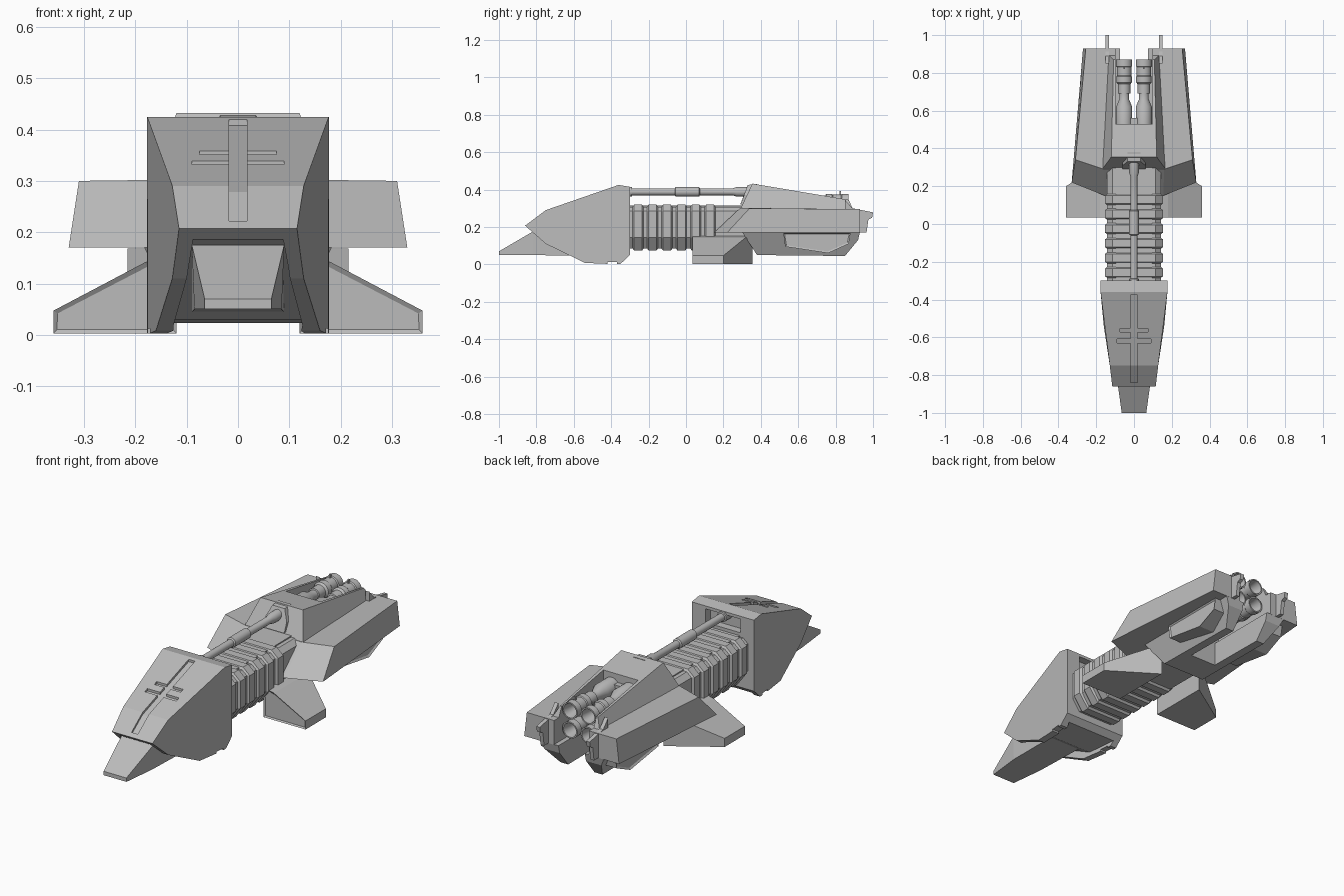
import bpy, bmesh, math
from mathutils import Vector

cube = bpy.data.objects.get("Cube")
if cube:
    bpy.data.objects.remove(cube, do_unlink=True)

grey = bpy.data.materials.new("hull_grey")
grey.use_nodes = True
COLOUR = (0.5, 0.5, 0.5, 1)
grey.diffuse_color = COLOUR
grey.node_tree.nodes["Principled BSDF"].inputs["Base Color"].default_value = COLOUR


def loft(name, rings, mirror=False, smooth=False, inset_dir=None):
    """Closed solid through rings of equal point count; can inset the face along one direction."""
    bm = bmesh.new()
    loops = [[bm.verts.new(p) for p in ring] for ring in rings]
    n = len(rings[0])
    for a, b in zip(loops, loops[1:]):
        for i in range(n):
            bm.faces.new((a[i], a[(i + 1) % n], b[(i + 1) % n], b[i]))
    bm.faces.new(loops[0])
    bm.faces.new(loops[-1])
    bmesh.ops.recalc_face_normals(bm, faces=bm.faces)
    if inset_dir:
        bm.normal_update()
        face = max(bm.faces, key=lambda f: f.normal.dot(Vector(inset_dir)))
        bmesh.ops.inset_region(bm, faces=[face], thickness=0.01, depth=0)
        bmesh.ops.translate(bm, verts=face.verts, vec=Vector(inset_dir) * -0.006)
    me = bpy.data.meshes.new(name)
    bm.to_mesh(me)
    bm.free()
    me.materials.append(grey)
    ob = bpy.data.objects.new(name, me)
    bpy.context.collection.objects.link(ob)
    if mirror:
        ob.modifiers.new("mirror", "MIRROR")
    if smooth:
        bpy.ops.object.select_all(action='DESELECT')
        ob.select_set(True)
        bpy.context.view_layer.objects.active = ob
        bpy.ops.object.shade_smooth_by_angle(angle=math.radians(35))
    return ob


def slab(name, profile, half):
    """Side profile (y, z) spread symmetrically across x."""
    w = half if callable(half) else (lambda y, z: half)
    return loft(name, [[(s * w(y, z), y, z) for y, z in profile] for s in (-1, 1)])


def side_slab(name, profile, x0, x1, **kw):
    return loft(name, [[(x, y, z) for y, z in profile] for x in (x0, x1)], mirror=True, **kw)


def sym(points):
    """Complete a right half outline with its mirror image."""
    return list(points) + [(-p[0], *p[1:]) for p in reversed(points)]


def box(name, x, y0, y1, z0, z1):
    return slab(name, [(y0, z0), (y1, z0), (y1, z1), (y0, z1)], x)


def lathe(name, pts, x, z, n=16, smooth=True, mirror=False):
    ang = [2 * math.pi * (i + 0.5) / n for i in range(n)]
    rings = [[(x + r * math.cos(a), y, z + r * math.sin(a)) for a in ang] for y, r in pts]
    return loft(name, rings, smooth=smooth, mirror=mirror)


def cut(target, cutter):
    cutter.hide_render = True
    cutter.hide_viewport = True
    cutter.display_type = 'WIRE'
    mod = target.modifiers.new("cut", "BOOLEAN")
    mod.operation = 'DIFFERENCE'
    mod.solver = 'EXACT'
    mod.object = cutter


# Armoured nose, widening to the rear
def nose_width(y, z):
    steps = [(-1, 0.10), (-0.86, 0.115), (-0.75, 0.128), (-0.54, 0.16), (-0.36, 0.177), (0, 0.177)]
    for (a, wa), (b, wb) in zip(steps, steps[1:]):
        if y <= b:
            return wa + (wb - wa) * (y - a) / (b - a)


nose = slab("nose_armour", [(-0.86, 0.207), (-0.75, 0.29), (-0.36, 0.425), (-0.30, 0.415),
                            (-0.30, 0.05), (-0.35, 0.003), (-0.37, 0.003), (-0.37, 0.012),
                            (-0.42, 0.012), (-0.42, 0.003), (-0.54, 0.008), (-0.75, 0.11)], nose_width)
cut(nose, slab("nose_channel_cutter", [(-0.95, -0.05), (-0.95, 0.195), (-0.82, 0.185), (-0.5, 0.03),
                                       (-0.25, 0.02), (-0.25, -0.05)],
                lambda y, z: nose_width(y, z) - 0.03))
cut(nose, box("nose_back_cutter", 0.10, -0.34, -0.2, 0.33, 0.40))


# Grooves in the nose top
def top_z(y):
    return 0.29 + (y + 0.75) * (0.346 if y > -0.75 else 0.755)


def groove(name, half, ys):
    low = [(y, top_z(y) - 0.012) for y in ys]
    high = [(y, top_z(y) + 0.05) for y in reversed(ys)]
    cut(nose, slab(name, low + high, half))


groove("long_groove_cutter", 0.018, [-0.84, -0.75, -0.375])
groove("short_bar_cutter", 0.075, [-0.573, -0.553])
groove("wide_bar_cutter", 0.09, [-0.63, -0.608])

# Beak under the nose
loft("beak", [sym([(0.065, -1, 0.05), (0.065, -1, 0.07)]),
              sym([(0.085, -0.82, 0.05), (0.09, -0.82, 0.175)]),
              sym([(0.09, -0.5, 0.045), (0.09, -0.6, 0.19)])])


# Ribbed middle body
def body_ring(y, grow=0.0):
    half = [(0.10, 0.085 - grow), (0.142 + grow, 0.145), (0.142 + grow, 0.285),
            (0.115, 0.308 + grow)]
    return [(x, y, z) for x, z in sym(half)]


loft("middle_body", [body_ring(-0.33), body_ring(0.42)])
for i in range(6):
    y = -0.285 + i * 0.077
    loft(f"body_rib_{i + 1}", [body_ring(y), body_ring(y + 0.008, 0.011),
                               body_ring(y + 0.05, 0.011), body_ring(y + 0.058)])
box("spine_plate", 0.095, -0.31, 0.32, 0.29, 0.314)

# Long rod above the body, with its rear collar
lathe("spine_rod", [(-0.36, 0.026), (-0.29, 0.026), (-0.288, 0.019), (-0.06, 0.019), (-0.055, 0.026),
                    (0.07, 0.026), (0.075, 0.019), (0.25, 0.019), (0.27, 0.026), (0.36, 0.026)],
      0, 0.388)
loft("rod_collar", [sym([(0.06, 0.29, 0.32), (0.06, 0.31, 0.37), (0.035, 0.33, 0.425)]),
                    sym([(0.06, 0.36, 0.32), (0.06, 0.36, 0.37), (0.035, 0.38, 0.43)])])

# Rear wings, hood and lower hull, all open around the engines
wings = loft("rear_wings", [
    sym([(0.155, 0.15, 0.17), (0.33, 0.22, 0.17), (0.27, 0.93, 0.17)]),
    sym([(0.16, 0.29, 0.302), (0.31, 0.34, 0.30), (0.255, 0.93, 0.295)])])
hood = loft("rear_hood", [
    sym([(0.168, 0.29, 0.295), (0.135, 0.895, 0.29)]),
    sym([(0.12, 0.355, 0.432), (0.108, 0.87, 0.345)])])
lower = slab("lower_hull", [(0.30, 0.172), (0.38, 0.05), (0.85, 0.045), (0.92, 0.13), (0.93, 0.172)],
             lambda y, z: 0.12 + (z - 0.045) * 0.5)
bay = box("engine_bay_cutter", 0.099, 0.53, 1.1, 0.16, 0.6)
for part in (wings, hood):
    cut(part, bay)
cut(lower, box("lower_bay_cutter", 0.075, 0.53, 1.1, -0.1, 0.3))

# Side pods and tail plates
side_slab("side_pod", [(0.52, 0.168), (0.88, 0.168), (0.87, 0.11), (0.76, 0.06), (0.53, 0.095)],
          0.12, 0.215, inset_dir=(1, 0, 0))
side_slab("tail_plate", [(0.85, 0.345), (0.89, 0.30), (1.0, 0.278), (0.995, 0.25), (0.975, 0.24),
                         (0.965, 0.17), (0.85, 0.17)], 0.132, 0.152)

# Lower fins, swept at the back
fin_outline = [(0.12, 0.003), (0.36, 0.003), (0.36, 0.047), (0.18, 0.142), (0.12, 0.158)]
loft("lower_fin", [[(x, 0.035, z) for x, z in fin_outline],
                   [(x, 0.20 + (0.36 - x) * 0.65, z) for x, z in fin_outline]],
     mirror=True, inset_dir=(0, -1, 0))

# Four engines with hollow nozzles
for level, z in (("upper", 0.335), ("lower", 0.235)):
    lathe(f"{level}_engine", [(0.50, 0.043), (0.62, 0.043), (0.66, 0.026), (0.69, 0.026), (0.692, 0.033),
                              (0.74, 0.033), (0.75, 0.042), (0.78, 0.042), (0.785, 0.038), (0.83, 0.038),
                              (0.835, 0.043), (0.87, 0.043), (0.87, 0.036), (0.80, 0.026)],
          0.052, z, n=20, mirror=True)
side_slab("engine_pin", [(0.82, 0.37), (0.83, 0.37), (0.83, 0.392), (0.82, 0.392)], 0.048, 0.056)
box("engine_mount", 0.03, 0.50, 0.56, 0.2, 0.36)
